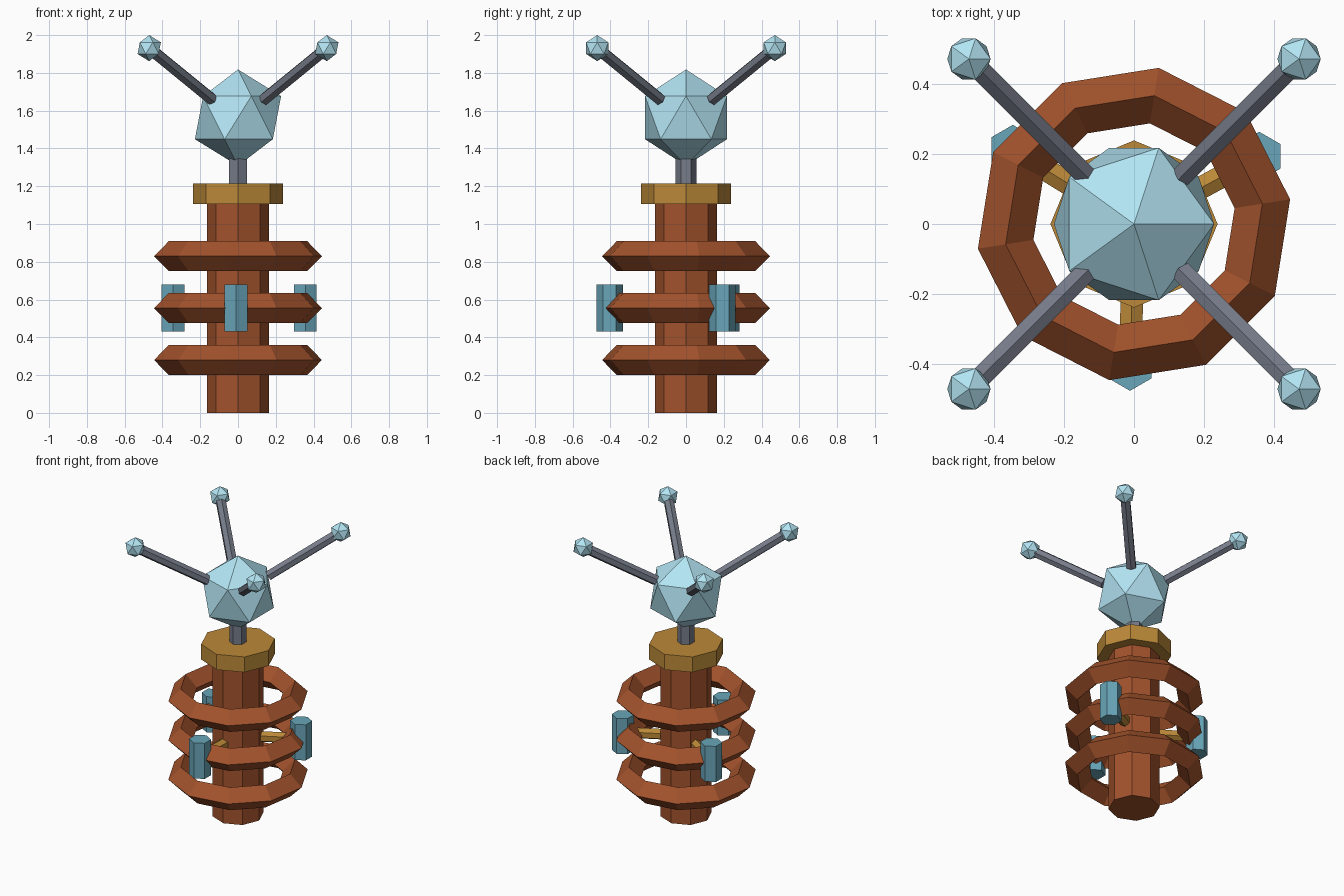
import bpy
import math
from mathutils import Vector

if "Cube" in bpy.data.objects:
    bpy.data.objects.remove(bpy.data.objects["Cube"])


def material(name, rgb):
    m = bpy.data.materials.new(name)
    m.diffuse_color = (*rgb, 1)
    m.use_nodes = True
    m.node_tree.nodes["Principled BSDF"].inputs["Base Color"].default_value = m.diffuse_color
    return m


COPPER = material("copper", (0.36, 0.085, 0.025))
BRASS = material("brass", (0.50, 0.25, 0.04))
STEEL = material("steel", (0.18, 0.20, 0.25))
CRYSTAL = material("crystal", (0.45, 0.78, 0.90))
CELL = material("cell_blue", (0.14, 0.38, 0.48))


def finish(name, mat):
    ob = bpy.context.object
    ob.name = name
    ob.data.materials.append(mat)
    return ob


def prism(name, sides, r, a, b, mat):
    """Flat-faced rod between two points."""
    a, b = Vector(a), Vector(b)
    d = b - a
    rot = (0, 0, 0) if d.xy.length < 1e-6 else d.to_track_quat('Z', 'Y').to_euler()
    bpy.ops.mesh.primitive_cylinder_add(vertices=sides, radius=r, depth=d.length,
                                        location=(a + b) / 2, rotation=rot)
    return finish(name, mat)


def gem(name, r, loc, mat):
    bpy.ops.mesh.primitive_ico_sphere_add(subdivisions=1, radius=r, location=loc)
    return finish(name, mat)


# Central column, collar and neck
prism("column", 8, 0.164, (0, 0, 0), (0, 0, 1.12), COPPER)
prism("collar", 8, 0.238, (0, 0, 1.107), (0, 0, 1.215), BRASS)
prism("neck", 6, 0.055, (0, 0, 1.2), (0, 0, 1.40), STEEL)

# Coil rings with a diamond cross-section
for i, z in enumerate((0.28, 0.555, 0.83)):
    bpy.ops.mesh.primitive_torus_add(major_segments=10, minor_segments=4,
                                     major_radius=0.37, minor_radius=0.08,
                                     location=(0, 0, z),
                                     rotation=(0, 0, math.radians(9)))
    finish(f"coil_ring_{i + 1}", COPPER)

# Energy cells on brass spokes around the middle ring
for i in range(3):
    t = math.radians(28.4 + 120 * i)
    x, y = math.cos(t), math.sin(t)
    prism(f"cell_{i + 1}", 6, 0.07, (0.405 * x, 0.405 * y, 0.43),
          (0.405 * x, 0.405 * y, 0.68), CELL)
    prism(f"spoke_{i + 1}", 6, 0.037, (0.12 * x, 0.12 * y, 0.555),
          (0.40 * x, 0.40 * y, 0.555), BRASS)

# Main crystal with four tipped prongs
gem("main_crystal", 0.255, (0, 0, 1.563), CRYSTAL)
for i in range(4):
    sx, sy = (1 if i % 2 else -1), (1 if i // 2 else -1)
    tip = (0.47 * sx, 0.47 * sy, 1.931)
    prism(f"prong_{i + 1}", 6, 0.034, (0.138 * sx, 0.138 * sy, 1.66), tip, STEEL)
    gem(f"prong_tip_{i + 1}", 0.069, tip, CRYSTAL)
